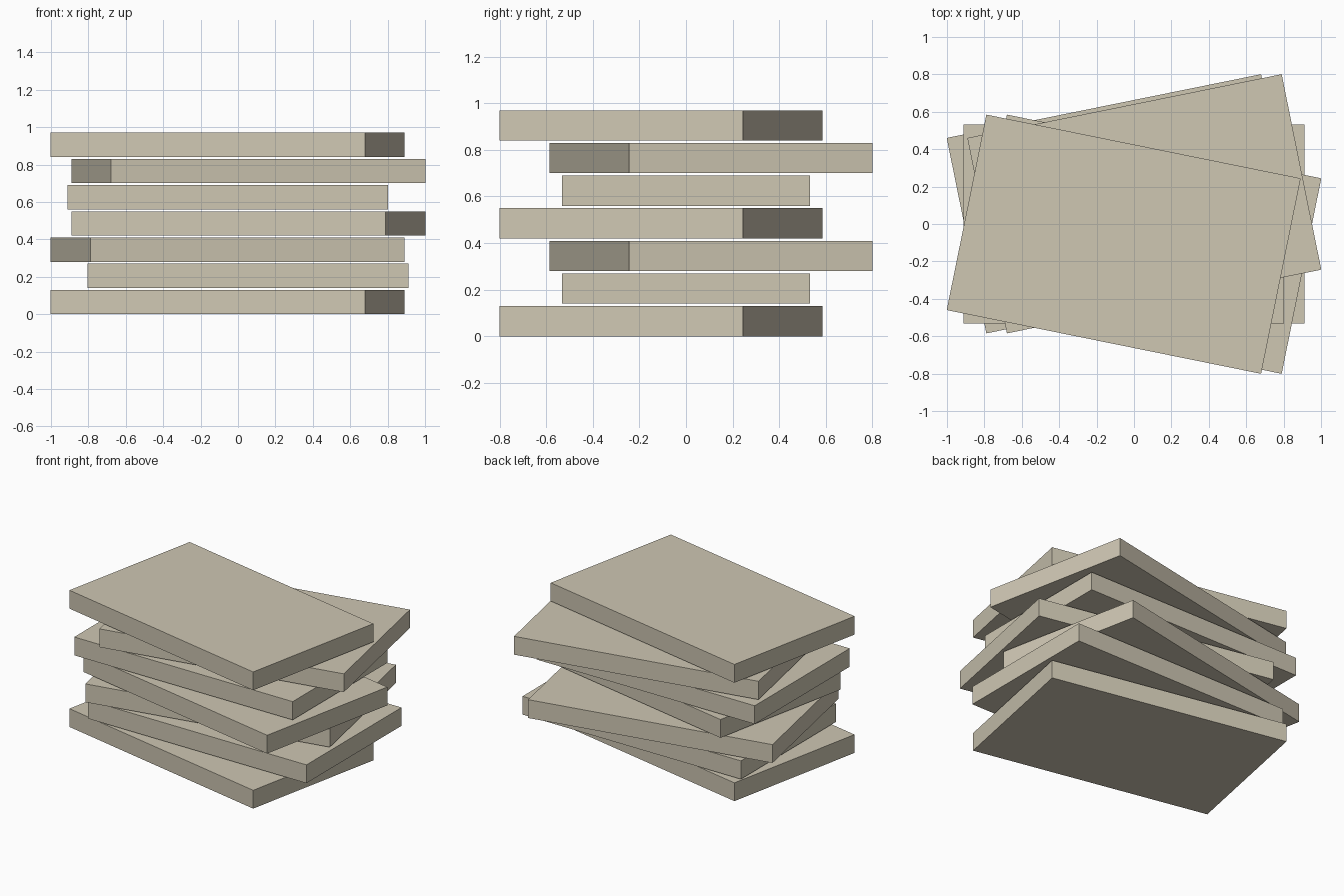
import bpy

if "Cube" in bpy.data.objects:
    bpy.data.objects.remove(bpy.data.objects["Cube"])

LENGTH, WIDTH, THICK, STEP = 1.715, 1.066, 0.13, 0.14
TURN = 0.2  # radians

beige = bpy.data.materials.new("warm beige")
beige.diffuse_color = (0.62, 0.57, 0.45, 1)
beige.use_nodes = True
beige.node_tree.nodes["Principled BSDF"].inputs["Base Color"].default_value = beige.diffuse_color

# Centre x and turn direction of each slab, bottom to top
layers = [(-0.055, -1), (0.053, 0), (-0.055, 1), (0.055, -1),
          (-0.055, 0), (0.055, 1), (-0.055, -1)]

# Stack of flat slabs, each turned slab also shifted in y
for i, (x, turn) in enumerate(layers):
    bpy.ops.mesh.primitive_cube_add(
        size=1, location=(x, 0.108 * turn, THICK / 2 + i * STEP),
        rotation=(0, 0, TURN * turn))
    slab = bpy.context.object
    slab.name = f"slab_{i + 1}"
    slab.scale = (LENGTH, WIDTH, THICK)
    slab.data.materials.append(beige)
